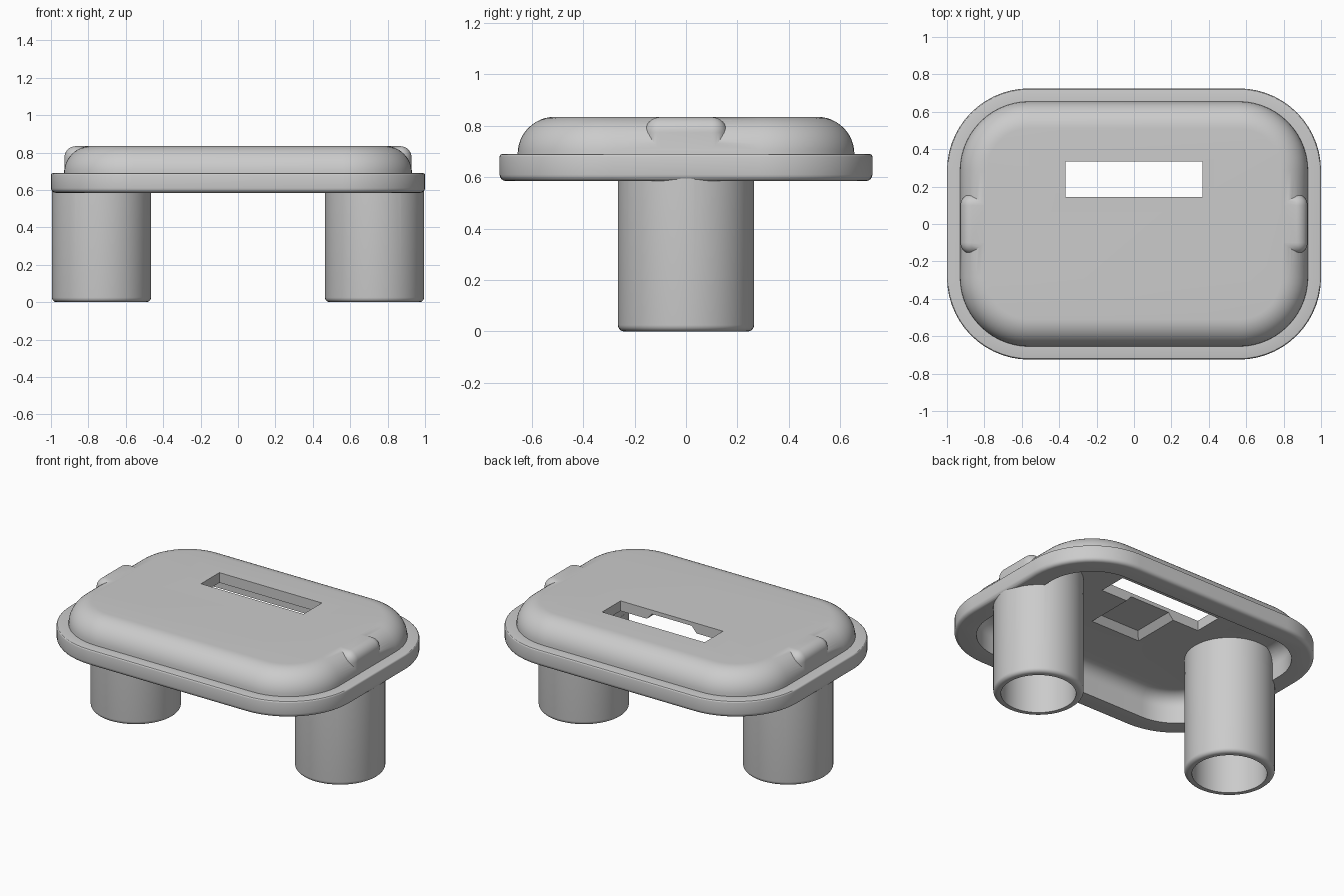
import bpy, bmesh
from math import sin, cos, pi

if "Cube" in bpy.data.objects:
    bpy.data.objects.remove(bpy.data.objects["Cube"], do_unlink=True)

grey = bpy.data.materials.new("light_grey")
grey.use_nodes = True
COLOUR = (0.6, 0.6, 0.6, 1)
grey.diffuse_color = COLOUR
grey.node_tree.nodes["Principled BSDF"].inputs["Base Color"].default_value = COLOUR


def finish(name, bm):
    bmesh.ops.recalc_face_normals(bm, faces=bm.faces)
    mesh = bpy.data.meshes.new(name)
    bm.to_mesh(mesh)
    bm.free()
    mesh.materials.append(grey)
    obj = bpy.data.objects.new(name, mesh)
    bpy.context.collection.objects.link(obj)
    return obj


def outline(a, b, r, cx=0, steps=14):
    """Rounded rectangle with half sizes a, b and corner radius r."""
    pts = []
    for q, (sx, sy) in enumerate(((1, 1), (-1, 1), (-1, -1), (1, -1))):
        for i in range(steps + 1):
            t = (q + i / steps) * pi / 2
            pts.append((cx + sx * (a - r) + r * cos(t), sy * (b - r) + r * sin(t)))
    return pts


def loft(name, a, b, r, rings, cx=0):
    """Stack outlines given as (inset, height) pairs, capped at both ends."""
    bm = bmesh.new()
    loops = [[bm.verts.new((x, y, z)) for x, y in outline(a - d, b - d, r - d, cx)]
             for d, z in rings]
    for lo, hi in zip(loops, loops[1:]):
        for i in range(len(lo)):
            j = (i + 1) % len(lo)
            bm.faces.new((lo[i], lo[j], hi[j], hi[i]))
    bm.faces.new(loops[0])
    bm.faces.new(loops[-1])
    bmesh.ops.remove_doubles(bm, verts=bm.verts, dist=1e-5)
    return finish(name, bm)


def rounded(d, z, r, up=True, steps=8):
    """Quarter-round rings of radius r, ending (up) or starting (down) at height z."""
    arc = [(d + r * (1 - cos(t)), z - r + r * sin(t)) if up else
           (d + r * (1 - cos(t)), z + r - r * sin(t))
           for t in (i * pi / 2 / steps for i in range(steps + 1))]
    return arc if up else arc[::-1]


def box(name, x, y, z, bevel=0, top_inset=0):
    bm = bmesh.new()
    bmesh.ops.create_cube(bm, size=1)
    for v in bm.verts:
        inset = top_inset if v.co.z > 0 else 0
        v.co = [lo + (hi - lo) * (c + 0.5) - (2 * c * inset if k < 2 else 0)
                for k, (c, (lo, hi)) in enumerate(zip(v.co, (x, y, z)))]
    if bevel:
        bmesh.ops.bevel(bm, geom=bm.edges[:], offset=bevel, segments=8,
                        profile=0.5, affect='EDGES')
    return finish(name, bm)


def combine(target, tool, operation):
    mod = target.modifiers.new(tool.name, 'BOOLEAN')
    mod.operation, mod.solver, mod.object = operation, 'EXACT', tool
    bpy.context.view_layer.objects.active = target
    bpy.ops.object.modifier_apply(modifier=mod.name)
    bpy.data.objects.remove(tool, do_unlink=True)


# Flange and domed top
RIM, TOP, LEG_X, LEG_R = 0.69, 0.835, 0.73, 0.265
body = loft("stand_body", 1.0, 0.725, 0.44,
            rounded(0, 0.585, 0.025, up=False, steps=4) + rounded(0, RIM, 0.01, steps=3)
            + rounded(0.07, TOP, 0.145, steps=12))

# Rounded bulges on both ends of the dome
for s in (-1, 1):
    combine(body, box("bulge", sorted((s * 0.53, s * 0.928)), (-0.16, 0.16),
                      (0.6, TOP - 0.001), bevel=0.06), 'UNION')

# Hollow underside, leaving solid posts above the legs
cavity = loft("cavity", 0.87, 0.595, 0.31, [(0, 0.5)] + rounded(0, 0.77, 0.085))
for s in (-1, 1):
    r = LEG_R - 0.001
    combine(cavity, loft("post", r, r, r, [(0, 0.4), (0, 0.9)], s * LEG_X), 'DIFFERENCE')
combine(body, cavity, 'DIFFERENCE')

# Tubular legs
for s in (-1, 1):
    leg = loft("leg", LEG_R, LEG_R, LEG_R,
               rounded(0, 0, 0.025, up=False, steps=5) + [(0, 0.65)], s * LEG_X)
    combine(body, leg, 'UNION')
    combine(body, loft("bore", 0.22, 0.22, 0.22, [(0, -0.1), (0, 0.6)], s * LEG_X),
            'DIFFERENCE')

# Slot through the top and tapered recess in the ceiling beside it
combine(body, box("slot", (-0.366, 0.366), (0.145, 0.333), (0.7, 0.9)), 'DIFFERENCE')
combine(body, box("recess", (-0.182, 0.182), (-0.175, 0.19), (0.765, 0.81),
                  top_inset=0.04), 'DIFFERENCE')

bpy.ops.object.select_all(action='DESELECT')
body.select_set(True)
bpy.context.view_layer.objects.active = body
bpy.ops.object.shade_smooth_by_angle(angle=pi / 6)
